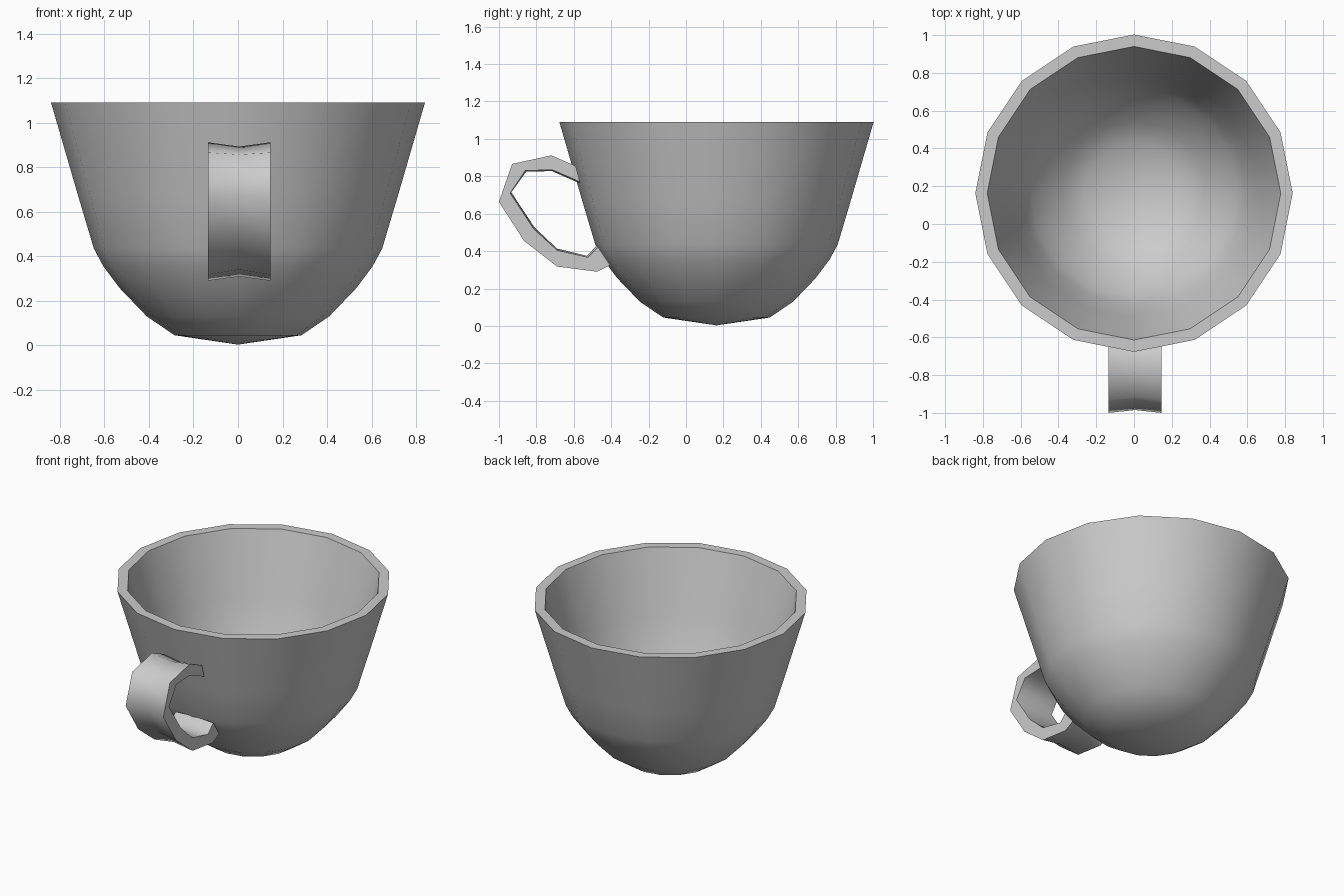
import bpy, bmesh, math

if "Cube" in bpy.data.objects:
    bpy.data.objects.remove(bpy.data.objects["Cube"])

SIDES = 16
CUP_Y = 0.163


def finish(name, bm, angle):
    bmesh.ops.recalc_face_normals(bm, faces=bm.faces)
    mesh = bpy.data.meshes.new(name)
    bm.to_mesh(mesh)
    bm.free()
    mesh.shade_smooth()
    mesh.set_sharp_from_angle(angle=math.radians(angle))
    obj = bpy.data.objects.new(name, mesh)
    bpy.context.collection.objects.link(obj)
    return obj


# Cup body: closed-wall profile (radius, z), spun with 16 sides
profile = [(0, 0.003), (0.285, 0.045), (0.41, 0.13), (0.53, 0.255),
           (0.605, 0.355), (0.648, 0.435), (0.718, 0.67), (0.84, 1.09),
           (0.777, 1.09), (0.657, 0.68), (0.59, 0.46), (0.55, 0.385),
           (0.485, 0.295), (0.38, 0.185), (0.265, 0.105), (0, 0.065)]
bm = bmesh.new()
verts = [bm.verts.new((0, -r, z)) for r, z in profile]
edges = [bm.edges.new(pair) for pair in zip(verts, verts[1:])]
bmesh.ops.spin(bm, geom=verts + edges, cent=(0, 0, 0), axis=(0, 0, 1),
               angle=math.tau, steps=SIDES)
bmesh.ops.remove_doubles(bm, verts=bm.verts, dist=0.0005)
cup = finish("cup_body", bm, 42)
cup.location.y = CUP_Y

# Handle: wide strap, outer and inner side outlines (y, z) from top to bottom
outer = [(-0.59, 0.855), (-0.72, 0.912), (-0.93, 0.866), (-1.0, 0.663),
         (-0.866, 0.455), (-0.69, 0.318), (-0.476, 0.29), (-0.406, 0.325)]
inner = [(-0.567, 0.77), (-0.716, 0.835), (-0.86, 0.83), (-0.94, 0.71),
         (-0.815, 0.52), (-0.69, 0.405), (-0.524, 0.367), (-0.47, 0.422)]
X0, XM, X1 = -0.135, 0.005, 0.145


def mix(a, b, t):
    return tuple(p + (q - p) * t for p, q in zip(a, b))


bm = bmesh.new()
rings = []
for o, i in zip(outer, inner):
    # shallow groove along the outside, slight swell on the inside
    section = [(X0, *o), (XM, *mix(o, i, 0.25)), (X1, *o),
               (X1, *i), (XM, *mix(o, i, 1.1)), (X0, *i)]
    rings.append([bm.verts.new(p) for p in section])
for a, b in zip(rings, rings[1:]):
    for k in range(6):
        n = (k + 1) % 6
        bm.faces.new((a[k], a[n], b[n], b[k]))
for ring in (rings[0], rings[-1]):
    bm.faces.new((ring[0], ring[1], ring[4], ring[5]))
    bm.faces.new((ring[1], ring[2], ring[3], ring[4]))
finish("handle", bm, 74)
